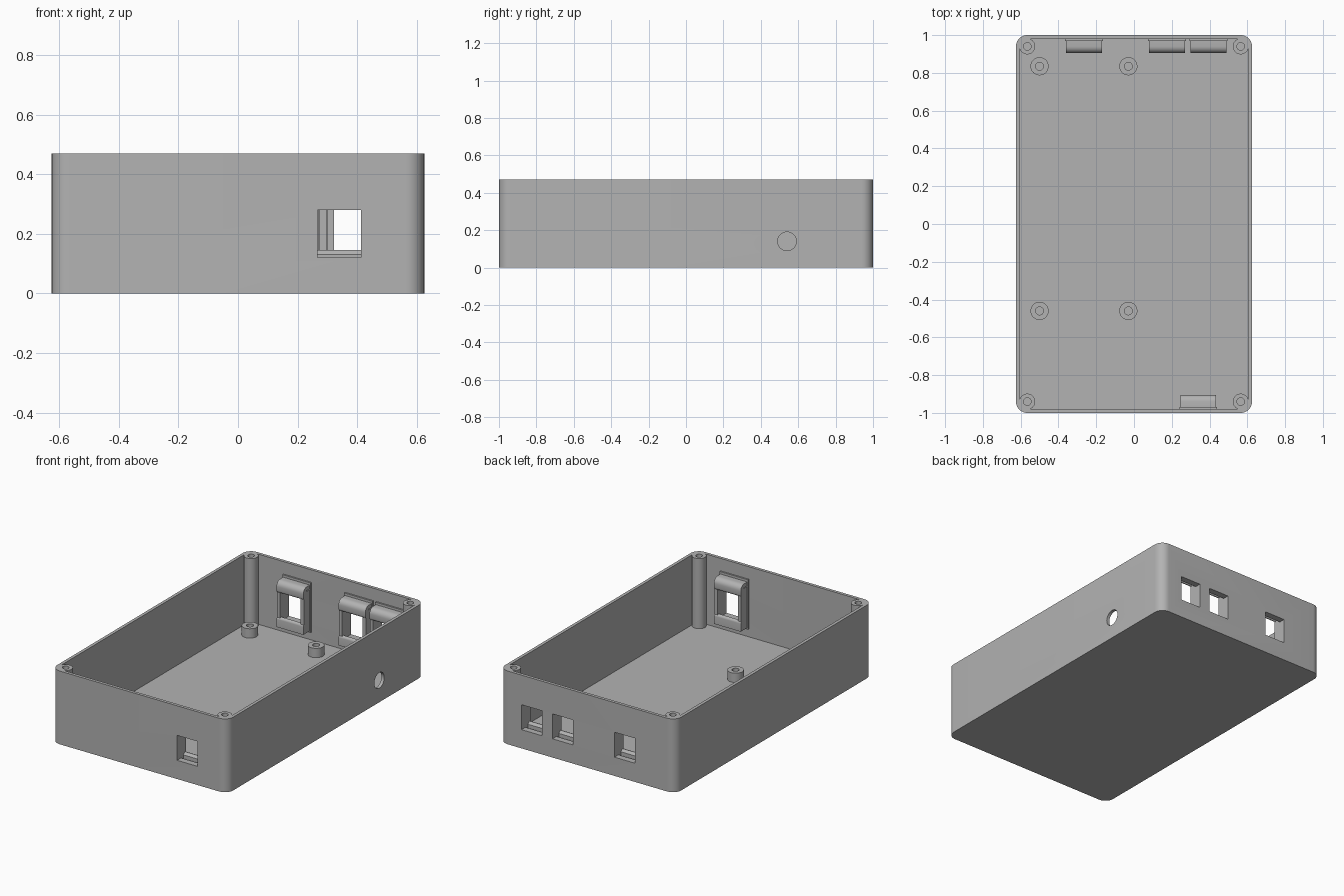
import bpy, bmesh, math
from mathutils import Vector

cube = bpy.data.objects.get("Cube")
if cube:
    bpy.data.objects.remove(cube, do_unlink=True)

GREY = (0.45, 0.45, 0.45, 1)
mat = bpy.data.materials.new("grey plastic")
mat.use_nodes = True
mat.diffuse_color = GREY
mat.node_tree.nodes["Principled BSDF"].inputs["Base Color"].default_value = GREY

HX, HY, H = 0.625, 1.0, 0.47      # half width, half length, height
WALL, RADIUS = 0.02, 0.06


def make(name, bm):
    bmesh.ops.recalc_face_normals(bm, faces=bm.faces)
    me = bpy.data.meshes.new(name)
    bm.to_mesh(me)
    bm.free()
    ob = bpy.data.objects.new(name, me)
    bpy.context.collection.objects.link(ob)
    me.materials.append(mat)
    return ob


def smooth(ob):
    bpy.ops.object.select_all(action='DESELECT')
    ob.select_set(True)
    bpy.context.view_layer.objects.active = ob
    bpy.ops.object.shade_smooth_by_angle(angle=math.radians(30))


def extrude(bm, points, offset):
    """Solid from a flat outline swept along an offset."""
    face = bm.faces.new([bm.verts.new(p) for p in points])
    new = bmesh.ops.extrude_face_region(bm, geom=[face])["geom"]
    verts = [g for g in new if isinstance(g, bmesh.types.BMVert)]
    bmesh.ops.translate(bm, verts=verts, vec=Vector(offset))
    if face.is_valid and len(face.link_loops if hasattr(face, "link_loops") else face.loops) == 0:
        bm.faces.remove(face)


def box(bm, x0, x1, y0, y1, z0, z1):
    extrude(bm, [(x0, y0, z0), (x1, y0, z0), (x1, y1, z0), (x0, y1, z0)], (0, 0, z1 - z0))


def rounded_prism(name, hx, hy, r, z0, z1, steps=10):
    pts = []
    for q, (sx, sy) in enumerate([(1, 1), (-1, 1), (-1, -1), (1, -1)]):
        for i in range(steps + 1):
            a = (q + i / steps) * math.pi / 2
            pts.append((sx * (hx - r) + r * math.cos(a), sy * (hy - r) + r * math.sin(a), z0))
    bm = bmesh.new()
    extrude(bm, pts, (0, 0, z1 - z0))
    return make(name, bm)


def tube(name, x, y, r_out, r_in, z0, z1, n=32):
    """Hollow post, lathed from a rectangular section."""
    section = [(r_in, z0), (r_out, z0), (r_out, z1), (r_in, z1)]
    bm = bmesh.new()
    rings = []
    for i in range(n):
        a = 2 * math.pi * i / n
        rings.append([bm.verts.new((x + r * math.cos(a), y + r * math.sin(a), z)) for r, z in section])
    for i in range(n):
        a, b = rings[i], rings[(i + 1) % n]
        for j in range(4):
            k = (j + 1) % 4
            bm.faces.new([a[j], b[j], b[k], a[k]])
    smooth(make(name, bm))


def cut(ob, cutter):
    cutter.hide_render = True
    mod = ob.modifiers.new("cut", 'BOOLEAN')
    mod.operation, mod.solver, mod.object = 'DIFFERENCE', 'EXACT', cutter
    bpy.context.view_layer.objects.active = ob
    bpy.ops.object.modifier_apply(modifier=mod.name)
    bpy.data.objects.remove(cutter, do_unlink=True)


# Jack holders: name, centre x, wall side
jacks = [("front_jack_holder", 0.34, -1), ("back_jack_holder_right", -0.265, 1),
         ("back_jack_holder_middle", 0.175, 1), ("back_jack_holder_left", 0.395, 1)]
HOLE_W, HOLE_LO, HOLE_HI = 0.0725, 0.12, 0.28

# Open tray
tray = rounded_prism("tray", HX, HY, RADIUS, 0, H)
cut(tray, rounded_prism("cavity", HX - WALL, HY - WALL, RADIUS - WALL, WALL, H + 0.1))
for name, x, side in jacks:
    bm = bmesh.new()
    ys = sorted((side * (HY - 0.1), side * (HY + 0.1)))
    box(bm, x - HOLE_W, x + HOLE_W, *ys, HOLE_LO, HOLE_HI)
    cut(tray, make("window_cutter", bm))

# Round cable hole in the left wall
bm = bmesh.new()
circle = [(HX - 0.1, 0.54 + 0.05 * math.cos(i * math.pi / 20), 0.14 + 0.05 * math.sin(i * math.pi / 20))
          for i in range(40)]
extrude(bm, circle, (0.2, 0, 0))
cut(tray, make("cable_cutter", bm))
smooth(tray)

# Corner screw posts
for sx, lr in ((1, "left"), (-1, "right")):
    for sy, fb in ((-1, "front"), (1, "back")):
        tube(f"{fb}_{lr}_corner_post", sx * (HX - RADIUS), sy * (HY - RADIUS),
             0.042, 0.02, WALL - 0.005, H)

# Board standoffs on the floor
for i, x in enumerate((-0.5, -0.03)):
    for j, y in enumerate((-0.46, 0.835)):
        tube(f"standoff_{i}_{j}", x, y, 0.048, 0.021, WALL - 0.005, 0.08)


def arc(cd, cz, r, a0, a1, n=6):
    return [(cd + r * math.cos(math.radians(a0 + (a1 - a0) * i / n)),
             cz + r * math.sin(math.radians(a0 + (a1 - a0) * i / n))) for i in range(n + 1)]


def jack_holder(name, x, side):
    """Snap-in frame; depth is measured inward from the outer wall face."""
    bm = bmesh.new()
    W, LO, HI, DEEP = 0.095, 0.08, 0.375, 0.095

    def block(x0, x1, d0, d1, z0, z1):
        ys = sorted((side * (HY - d0), side * (HY - d1)))
        box(bm, x + x0, x + x1, *ys, z0, z1)

    # Flange, side cheeks, sill and header
    for s in (-1, 1):
        a, b = sorted((s * HOLE_W, s * W))
        block(a, b, 0.015, DEEP - 0.005, LO, HI - 0.03)
        a, b = sorted((s * HOLE_W, s * 0.1))
        block(a, b, 0.015, 0.03, LO - 0.01, HI + 0.015)
    block(-HOLE_W, HOLE_W, 0.015, 0.04, LO, HOLE_LO)
    block(-HOLE_W, HOLE_W, 0.015, 0.04, HOLE_HI, HI)
    block(-HOLE_W, HOLE_W, 0.015, 0.03, LO - 0.01, LO)
    block(-HOLE_W, HOLE_W, 0.015, 0.03, HI, HI + 0.015)

    # Rounded catches above and below the opening
    upper = [(0.015, HI), *arc(0.06, HI - 0.035, 0.035, 90, 0),
             *arc(0.08, 0.315, 0.015, 0, -90, 4), (0.065, 0.32), (0.065, 0.35), (0.015, 0.35)]
    lower = [(0.015, LO), (DEEP, LO), *arc(0.08, 0.13, 0.015, 0, 90, 4),
             (0.065, 0.13), (0.065, 0.1), (0.015, 0.1)]
    for profile in (upper, lower):
        pts = [(x - W, side * (HY - d), z) for d, z in profile]
        extrude(bm, pts, (2 * W, 0, 0))
    smooth(make(name, bm))


for jack in jacks:
    jack_holder(*jack)
